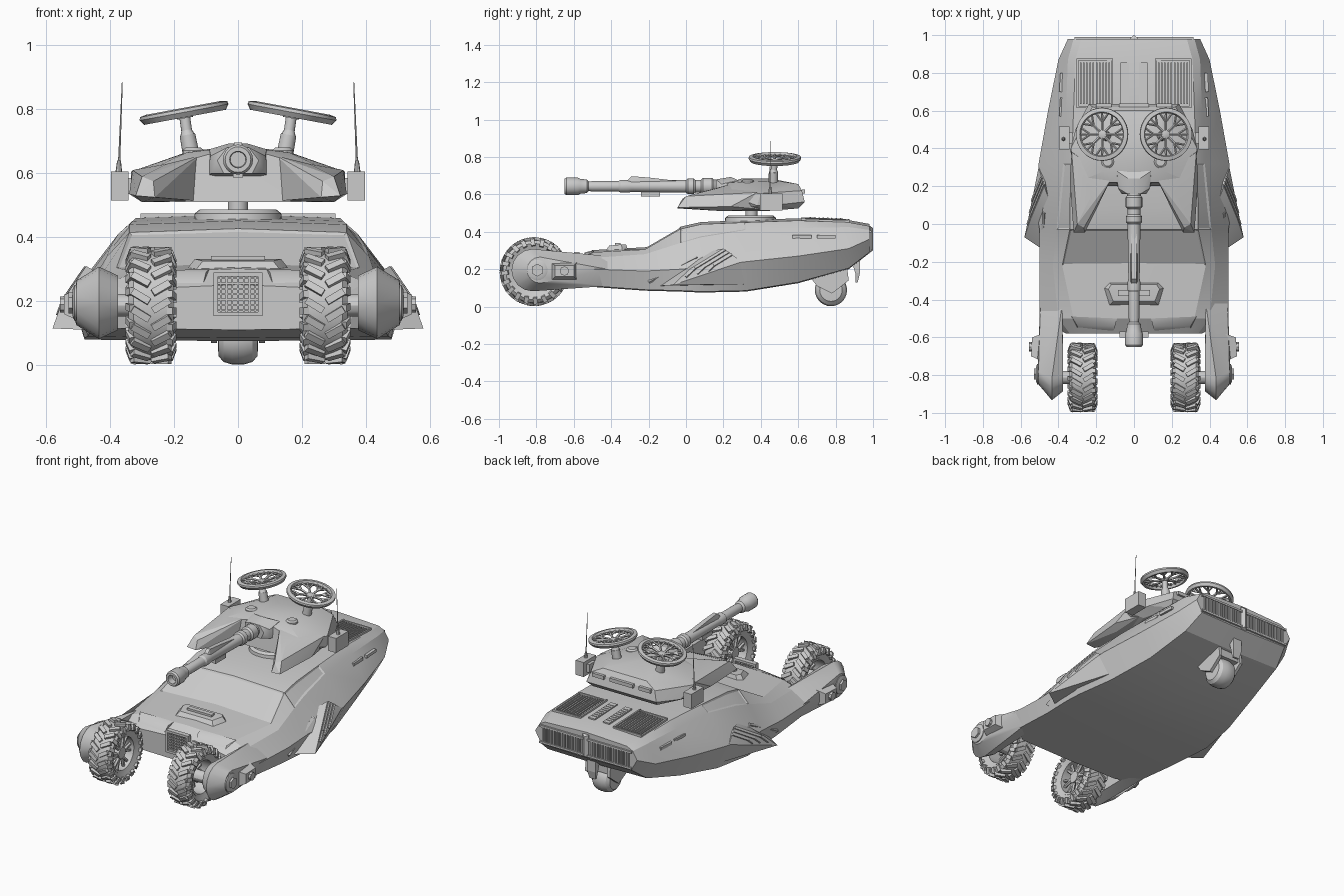
import bpy, bmesh, math
from mathutils import Matrix, Vector
bm = bmesh.new()  # shared working mesh, emptied after each part
Rot, Move, PI = Matrix.Rotation, Matrix.Translation, math.pi

def finish(name, mirror=False, angle=30):
    bmesh.ops.recalc_face_normals(bm, faces=bm.faces)
    me = bpy.data.meshes.new(name)
    bm.to_mesh(me)
    bm.clear()
    ob = bpy.data.objects.new(name, me)
    bpy.context.collection.objects.link(ob)
    if mirror:
        ob.modifiers.new("Mirror", 'MIRROR')
    bpy.ops.object.select_all(action='DESELECT')
    ob.select_set(True)
    bpy.context.view_layer.objects.active = ob
    bpy.ops.object.shade_smooth_by_angle(angle=math.radians(angle))

def box(loc, size, rot=Matrix()):
    bmesh.ops.create_cube(bm, size=1, matrix=Move(loc) @ rot @ Matrix.Diagonal((*size, 1)))

def rod(p0, p1, r0, r1=None, seg=12):
    p0, p1 = Vector(p0), Vector(p1)
    d = p1 - p0
    bmesh.ops.create_cone(bm, cap_ends=True, segments=seg, radius1=r0, radius2=r1 or r0, depth=d.length,
                          matrix=Move((p0 + p1) / 2) @ d.to_track_quat('Z', 'Y').to_matrix().to_4x4())

def skin(rings, closed=False):
    n = len(rings[0])
    for a, b in zip(rings, rings[1:] + rings[:1] if closed else rings[1:]):
        for i in range(n):
            k = (i + 1) % n
            bm.faces.new((a[i], a[k], b[k], b[i]))
    if not closed:
        bm.faces.new(rings[0])
        bm.faces.new(rings[-1])

def lathe(prof, m, seg=32, closed=False):
    turn = [2 * PI * i / seg for i in range(seg)]
    skin([[bm.verts.new(m @ Vector((r * math.cos(a), r * math.sin(a), h))) for a in turn] for r, h in prof], closed)

def hull(pts, sym=False):
    if sym:
        pts = pts + [(-x, y, z) for x, y, z in pts if x]
    vs = [bm.verts.new(p) for p in pts]
    bmesh.ops.convex_hull(bm, input=vs)
    bmesh.ops.delete(bm, geom=[v for v in vs if v.is_valid and not v.link_faces], context='VERTS')

def axis_x(loc):
    return Move(loc) @ Rot(PI / 2, 4, 'Y')

# main body: y, then roof edge, shoulder, waist and floor edge as x, z
stations = [
    (-.58, .27, .24, .34, .225, .36, .19, .35, .115),
    (-.50, .32, .29, .40, .26, .50, .20, .46, .11),
    (-.22, .38, .305, .43, .28, .50, .19, .47, .09),
    (-.03, .34, .415, .41, .34, .50, .20, .48, .085),
    (.08, .34, .44, .40, .37, .52, .21, .48, .08),
    (.32, .33, .45, .375, .41, .505, .24, .44, .085),
    (.60, .32, .46, .36, .42, .455, .27, .38, .13),
    (.87, .31, .45, .35, .425, .40, .31, .34, .205),
    (.98, .28, .43, .32, .41, .35, .36, .31, .29)]
rows = []
for y, *s in stations:
    half = [(s[i], s[i + 1]) for i in range(0, 8, 2)]
    sec = [(0, s[1] + .012)] + half + [(0, s[7] - .005)] + [(-x, z) for x, z in reversed(half)]
    rows.append([bm.verts.new((x, y, z)) for x, z in sec])
skin(rows)
bmesh.ops.recalc_face_normals(bm, faces=bm.faces)
fs = [(f, f.calc_center_median()) for f in bm.faces]
# recessed windscreen and side windows
glass = [f for f, c in fs if -.2 < c.y < -.04 and c.z > .34 and abs(c.x) < .3]
sides = [[f for f, c in fs if -.02 < c.y < .3 and .3 < s * c.x < .42 and c.z > .37] for s in (1, -1)]
for g in [glass] + sides:
    bmesh.ops.inset_region(bm, faces=g, thickness=.012, depth=-.005)
finish("body", angle=18)
# flared side skirts with bent diagonal slats
T, A, B, F = (Vector(p) for p in ((.58, -.07, .115), (.55, .02, .20), (.475, .2, .31), (.505, .3, .24)))
hull([tuple(p) for p in (T, A, B, F)] + [(.44, .36, .12), (.46, -.15, .11), (.44, .1, .29)])
for s in (.1, .28, .46):
    t, a, b = (p.lerp(F, s) for p in (T, A, B))
    rod(t.lerp(a, .4), a, .008, seg=4)
    rod(a, b, .008, seg=4)
finish("side_skirt", True)
# diagonal trim and side slots
rod((.485, -.2, .13), (.475, .06, .265), .011, seg=4)
for y in (.62, .75):
    box((.384, y, .373), (.018, .1, .018), Rot(.06, 4, 'Z'))
finish("side_trim", True)
# front fork arms with tapered round fairings
pts = [(.38, -.42, .12), (.38, -.42, .27), (.495, -.42, .2), (.46, -.42, .11), (.51, -.70, .14), (.51, -.70, .23)]
for x, r, y in ((.375, .085, -.80), (.435, .113, -.82), (.505, .07, -.78)):
    pts += [(x, y + r * math.cos(i * PI / 8), .195 + r * math.sin(i * PI / 8)) for i in range(16)]
hull(pts)
finish("front_arm", True, 25)
# arm blocks and hub bolts
hull([(.48, -.58, .14), (.48, -.58, .24), (.54, -.6, .16), (.54, -.6, .22),
      (.545, -.7, .16), (.545, -.7, .22), (.48, -.73, .13), (.48, -.73, .24)])
rod((.53, -.65, .19), (.557, -.65, .19), .025, seg=8)
lathe([(.055, .0), (.055, .012), (.04, .018)], axis_x((.5, -.795, .195)), 20)
rod((.49, -.795, .195), (.53, -.795, .195), .034, seg=6)
finish("arm_hub", True)
# front tyres with chevron lugs
C = Vector((.272, -.812, .187))
lathe([(.108, -.055), (.15, -.07), (.167, -.055), (.172, 0), (.167, .055), (.15, .07), (.108, .055)], axis_x(C), 48, True)
for i in range(40):
    s = 1 if i % 2 else -1
    R = Move(C) @ Rot(PI * i / 20, 4, 'X')
    box((0, 0, 0), (.062, .022, .018), R @ Move((s * .032, 0, .174)) @ Rot(s * .55, 4, 'Z'))
    box((0, 0, 0), (.018, .022, .036), R @ Move((s * .065, s * .018, .154)) @ Rot(-s * .35, 4, 'Y'))
finish("front_tyre", True)
# front rims, spokes and axle
lathe([(.1, -.055), (.115, -.06), (.115, .06), (.1, .055)], axis_x(C), 32, True)
for i in range(6):
    for d in (-.2, .2):
        a = i * PI / 3
        p = [C + Vector((-.03, r * math.cos(b), r * math.sin(b))) for r, b in ((.03, a), (.106, a + d))]
        rod(p[0], p[1], .012, .009, 6)
rod(C - Vector((.045, 0, 0)), C + Vector((.12, 0, 0)), .035)
finish("front_rim", True)
# nose grille and bumper corners
for s in (-1, 1):
    box((s * .07, -.585, .222), (.014, .03, .135))
    box((0, -.585, .222 + s * .062), (.15, .03, .014))
for i in range(7):
    o = (i - 3) * .018
    box((o, -.583, .222), (.006, .012, .12))
    box((0, -.583, .222 + o * .93), (.13, .012, .006))
finish("nose_grille")
hull([(.09, -.5, .30), (.33, -.49, .295), (.10, -.54, .29), (.3, -.54, .27), (.11, -.57, .25), (.3, -.56, .24)])
finish("nose_corner", True)
# hood scoop
hull([(.13, -.31, .30), (.16, -.34, .30), (.13, -.43, .30), (.12, -.32, .332), (.135, -.345, .332), (.11, -.41, .326)], True)
box((0, -.365, .334), (.17, .03, .014))
finish("hood_scoop")
# rear deck vents
def deck(x, y, sx, sy, h=.018):
    box((0, .745, .466), (sx, sy, h), Rot(-.037, 4, 'X') @ Move((x, y, -.038 * abs(x))))
for i in range(10):
    deck(.13 + i * .017, 0, .008, .22)
for x in (.115, .30):
    deck(x, 0, .01, .26, .022)
for y in (-.125, .125):
    deck(.2075, y, .195, .01, .022)
deck(.05, 0, .045, .22)
for i in range(8):
    deck(.05, -.08 + i * .023, .03, .008, .024)
finish("deck_vent", True)
# rear grille with centre post
hull([(.02, .95, .43), (.02, .985, .43), (.02, .985, .29), (.02, .93, .26), (0, 1, .42), (0, 1, .30)], True)
for s in (-1, 1):
    for i in range(15):
        box((s * (.04 + i * .018), .98, .352), (.009, .016, .09))
    for z in (.302, .402):
        box((s * .165, .98, z), (.3, .022, .012))
finish("rear_grille")
# rear castor wheel, housing and skid
half = [(.02, .063), (.06, .061), (.078, .045), (.086, .018)]
lathe([(r, -h) for r, h in half] + half[::-1], axis_x((0, .775, .088)), 28)
finish("rear_wheel")
for s in (-1, 1):
    hull([(s * x, y, z) for x in (.066, .085) for y, z in
          ((.67, .15), (.70, .11), (.78, .07), (.82, .10), (.87, .14), (.86, .22), (.68, .2))])
box((0, .77, .175), (.16, .17, .05))
hull([(.03, .88, .26), (.03, .93, .26), (.03, .905, .18), (.03, .93, .18)], True)
hull([(.03, .905, .18), (.03, .93, .18), (.02, .905, .13), (.02, .918, .13)], True)
finish("rear_wheel_housing")
# turret ring and neck
lathe([(.14, .44), (.135, .475), (.12, .487)], Move((0, .345, 0)), 32)
rod((0, .35, .48), (0, .35, .53), .032, seg=16)
finish("turret_ring")
# turret shell and forward prongs
hull([(.22, .2, .51), (.28, .42, .51), (.22, .6, .525), (.335, .38, .54), (.335, .40, .605),
      (.31, .5, .545), (.24, .635, .56), (.22, .62, .62), (.15, .6, .655), (.3, .22, .60),
      (.16, .28, .665), (.15, .5, .67), (.09, .22, .66), (0, .3, .685), (0, .45, .685)], True)
finish("turret", angle=15)
hull([(.26, -.045, .525), (.32, -.045, .53), (.265, -.02, .575), (.30, .0, .59), (.34, .24, .535),
      (.33, .38, .61), (.14, .2, .515), (.30, .2, .51), (.12, .24, .655), (.22, .16, .63), (.3, .4, .52)])
lathe([(.034, .64), (.034, .672), (.024, .68)], Move((.14, .33, 0)), 16)
for x in (.04, .16):
    box((x, .628, .615), (.08, .018, .022))
finish("turret_prong", True, 15)
# gun and mount
lathe([(.024, -.61), (.026, -.65), (.04, -.65), (.047, -.64), (.047, -.58), (.04, -.565), (.036, -.53),
       (.025, -.52), (.028, -.50), (.028, -.36), (.034, -.35), (.034, -.31), (.03, -.29), (.034, -.02),
       (.034, .0), (.042, .01), (.042, .04), (.034, .05), (.034, .08), (.044, .09), (.044, .14),
       (.036, .15), (.036, .26)], Move((0, 0, .643)) @ Rot(-PI / 2, 4, 'X'), 20)
hull([(.012, -.33, .66), (.012, -.29, .697), (.014, -.2, .69), (.016, -.03, .67), (.016, -.03, .64), (.024, -.33, .64)], True)
box((0, -.19, .6), (.03, .1, .025))
finish("gun")
hull([(.045, .16, .60), (.065, .16, .64), (.085, .19, .6), (.085, .19, .655), (.1, .28, .58), (.09, .28, .675),
      (.035, .16, .68), (.03, .24, .693)], True)
finish("gun_mount")
# side boxes and antennas
box((.37, .455, .56), (.055, .12, .09))
box((.34, .455, .56), (.03, .06, .05))
rod((.373, .45, .6), (.372, .45, .64), .011, .006, 8)
rod((.372, .45, .63), (.362, .45, .885), .0035, .0015, 6)
finish("antenna_box", True)
# dish stalks
rod((.143, .465, .64), (.158, .468, .72), .027, .025, 14)
rod((.157, .468, .715), (.161, .47, .735), .025, .016, 14)
rod((.160, .47, .73), (.168, .475, .785), .017, seg=14)
finish("dish_stalk", True)
# dishes with branching spokes
M = Move((.168, .475, .787)) @ Rot(math.radians(10.5), 4, 'Y')
lathe([(.112, .004), (.118, -.012), (.13, -.012), (.141, .004), (.139, .014), (.118, .018)], M, 36, True)
lathe([(.025, -.015), (.025, -.002), (.012, .002)], M, 16)
def pol(r, a, z=0):
    return M @ Vector((r * math.cos(a), r * math.sin(a), z))
for i in range(8):
    a = i * PI / 4
    rod(pol(.02, a, -.006), pol(.07, a), .007, seg=5)
    for d in (-.3, 0, .3):
        rod(pol(.065, a), pol(.12, a + d, .004), .006, seg=5)
finish("dish", True)
